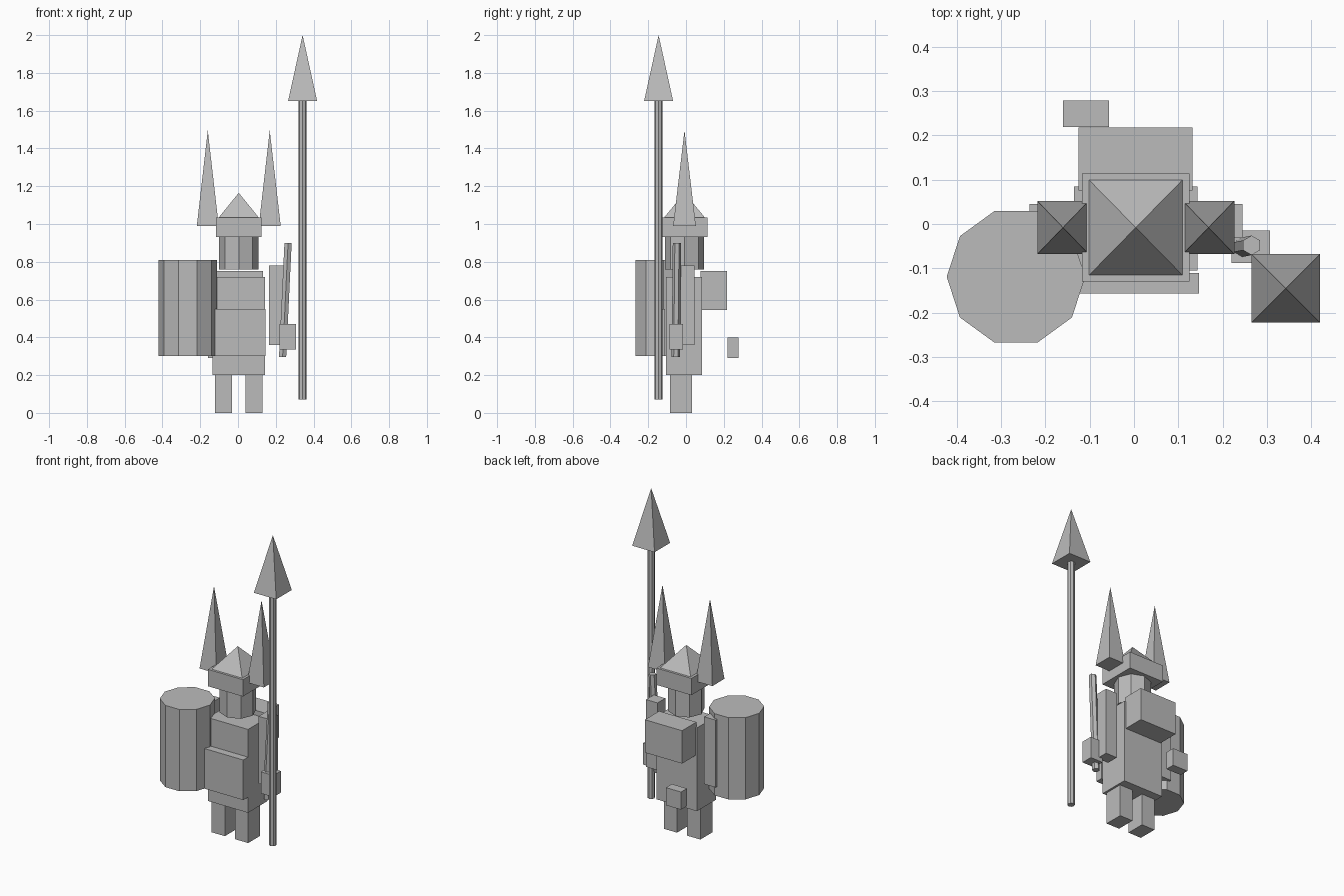
import bpy, bmesh, math
from mathutils import Matrix, Vector

if "Cube" in bpy.data.objects:
    bpy.data.objects.remove(bpy.data.objects["Cube"])

CX, CY = 0.004, -0.008   # axis of the figure itself

grey = bpy.data.materials.new("plain grey")
grey.diffuse_color = (0.5, 0.5, 0.5, 1)
grey.use_nodes = True
grey.node_tree.nodes["Principled BSDF"].inputs["Base Color"].default_value = grey.diffuse_color


def finish(name, bm):
    bmesh.ops.recalc_face_normals(bm, faces=bm.faces)
    me = bpy.data.meshes.new(name)
    bm.to_mesh(me)
    bm.free()
    me.materials.append(grey)
    ob = bpy.data.objects.new(name, me)
    bpy.context.collection.objects.link(ob)
    return ob


def box(name, x0, x1, y0, y1, z0, z1):
    bm = bmesh.new()
    size = Matrix.Diagonal((x1 - x0, y1 - y0, z1 - z0, 1))
    mid = Matrix.Translation(((x0 + x1) / 2, (y0 + y1) / 2, (z0 + z1) / 2))
    bmesh.ops.create_cube(bm, size=1, matrix=mid @ size)
    return finish(name, bm)


def prism(name, bottom, top, r, sides, phase=0.0):
    """Sheared straight prism between two centre points."""
    bm = bmesh.new()
    rings = []
    for c in (bottom, top):
        ring = []
        for i in range(sides):
            a = phase + 2 * math.pi * i / sides
            ring.append(bm.verts.new(Vector(c) + Vector((r * math.cos(a), r * math.sin(a), 0))))
        bm.faces.new(ring)
        rings.append(ring)
    for i in range(sides):
        j = (i + 1) % sides
        bm.faces.new((rings[0][i], rings[0][j], rings[1][j], rings[1][i]))
    return finish(name, bm)


def pyramid(name, x, y, half_x, half_y, z0, z1):
    bm = bmesh.new()
    base = [bm.verts.new((x + sx * half_x, y + sy * half_y, z0))
            for sx, sy in ((-1, -1), (1, -1), (1, 1), (-1, 1))]
    tip = bm.verts.new((x, y, z1))
    bm.faces.new(base)
    for i in range(4):
        bm.faces.new((base[i], base[(i + 1) % 4], tip))
    return finish(name, bm)


# Paired parts: legs, arms, helmet horns
for side, s in (("left", -1), ("right", 1)):
    leg = sorted((CX + s * 0.035, CX + s * 0.126))
    box(side + "_leg", *leg, -0.085, 0.033, 0, 0.2)
    arm = sorted((CX + s * 0.161, CX + s * 0.24))
    box(side + "_arm", *arm, -0.032, 0.045, 0.36, 0.78)
    pyramid(side + "_horn", CX + s * 0.164, CY, 0.058, 0.06, 0.99, 1.495)

# Body
box("torso", CX - 0.139, CX + 0.139, -0.105, 0.085, 0.2, 0.72)
box("belly_plate", CX - 0.142, CX + 0.142, -0.157, -0.11, 0.3, 0.55)
box("backpack", -0.125, 0.132, 0.076, 0.217, 0.545, 0.75)
box("pouch", -0.16, -0.056, 0.219, 0.278, 0.29, 0.4)

# Head and helmet
prism("head", (CX, CY, 0.76), (CX, CY, 0.935), 0.104, 8)
box("helmet_band", CX - 0.121, CX + 0.121, -0.13, 0.114, 0.93, 1.035)
pyramid("helmet_top", CX, CY, 0.107, 0.109, 1.033, 1.165)

# Shield drum on one side
prism("shield_drum", (-0.266, -0.119, 0.3), (-0.266, -0.119, 0.81), 0.156, 10)

# Hand and the tilted rod it holds
box("hand", 0.22, 0.306, -0.088, -0.015, 0.335, 0.47)
prism("rod", (0.236, -0.054, 0.295), (0.265, -0.048, 0.9), 0.022, 6, math.pi / 2)

# Spear
prism("spear_shaft", (0.342, -0.146, 0.07), (0.342, -0.146, 1.65), 0.0215, 8)
pyramid("spear_tip", 0.342, -0.145, 0.077, 0.077, 1.65, 2.0)
